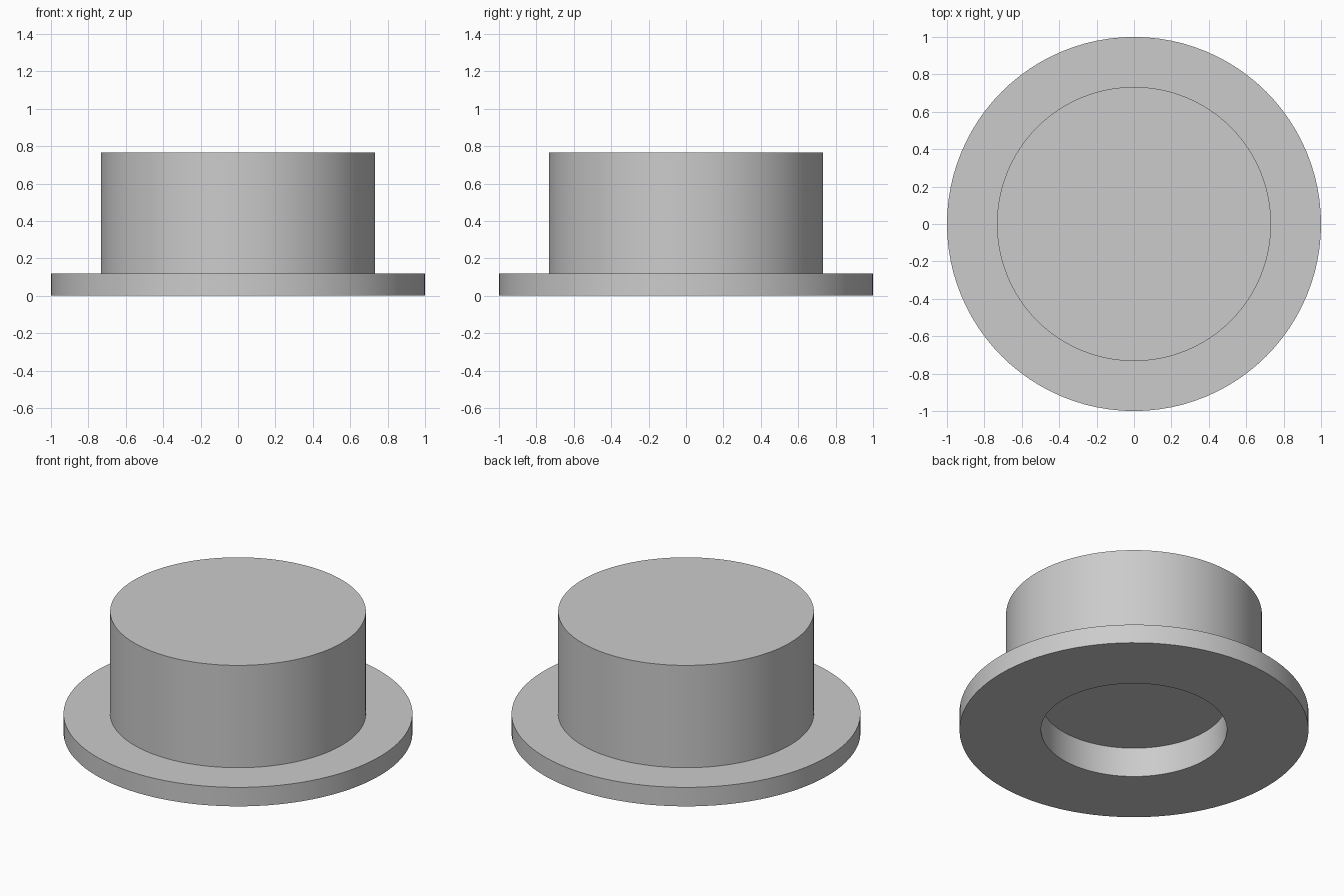
import bpy
import bmesh
import math

cube = bpy.data.objects.get("Cube")
if cube:
    bpy.data.objects.remove(cube, do_unlink=True)

SEGMENTS = 96
FLANGE_RADIUS, FLANGE_TOP = 1.0, 0.12
BODY_RADIUS, BODY_TOP = 0.733, 0.767
RECESS_RADIUS, RECESS_DEPTH = 0.533, 0.187

# Plain grey material
grey = bpy.data.materials.new("plain_grey")
grey.use_nodes = True
colour = (0.6, 0.6, 0.6, 1.0)
grey.diffuse_color = colour
grey.node_tree.nodes["Principled BSDF"].inputs["Base Color"].default_value = colour


def turned_part(name, profile):
    """Revolve a (radius, height) profile about z; cap its two open ends."""
    bm = bmesh.new()
    rings = []
    for radius, height in profile:
        ring = []
        for i in range(SEGMENTS):
            a = math.tau * i / SEGMENTS
            ring.append(bm.verts.new((radius * math.cos(a), radius * math.sin(a), height)))
        rings.append(ring)
    for low, high in zip(rings, rings[1:]):
        for i in range(SEGMENTS):
            j = (i + 1) % SEGMENTS
            bm.faces.new((low[i], low[j], high[j], high[i]))
    bm.faces.new(rings[0])
    bm.faces.new(rings[-1])
    bmesh.ops.recalc_face_normals(bm, faces=bm.faces)
    mesh = bpy.data.meshes.new(name)
    bm.to_mesh(mesh)
    bm.free()
    mesh.materials.append(grey)
    obj = bpy.data.objects.new(name, mesh)
    bpy.context.collection.objects.link(obj)
    return obj


# Flanged plug: blind recess below, wide flange, solid round body
plug = turned_part("flanged_plug", [
    (RECESS_RADIUS, RECESS_DEPTH),
    (RECESS_RADIUS, 0),
    (FLANGE_RADIUS, 0),
    (FLANGE_RADIUS, FLANGE_TOP),
    (BODY_RADIUS, FLANGE_TOP),
    (BODY_RADIUS, BODY_TOP),
])

# Smooth walls with crisp rims
bpy.ops.object.select_all(action='DESELECT')
plug.select_set(True)
bpy.context.view_layer.objects.active = plug
bpy.ops.object.shade_smooth_by_angle(angle=math.radians(30))
